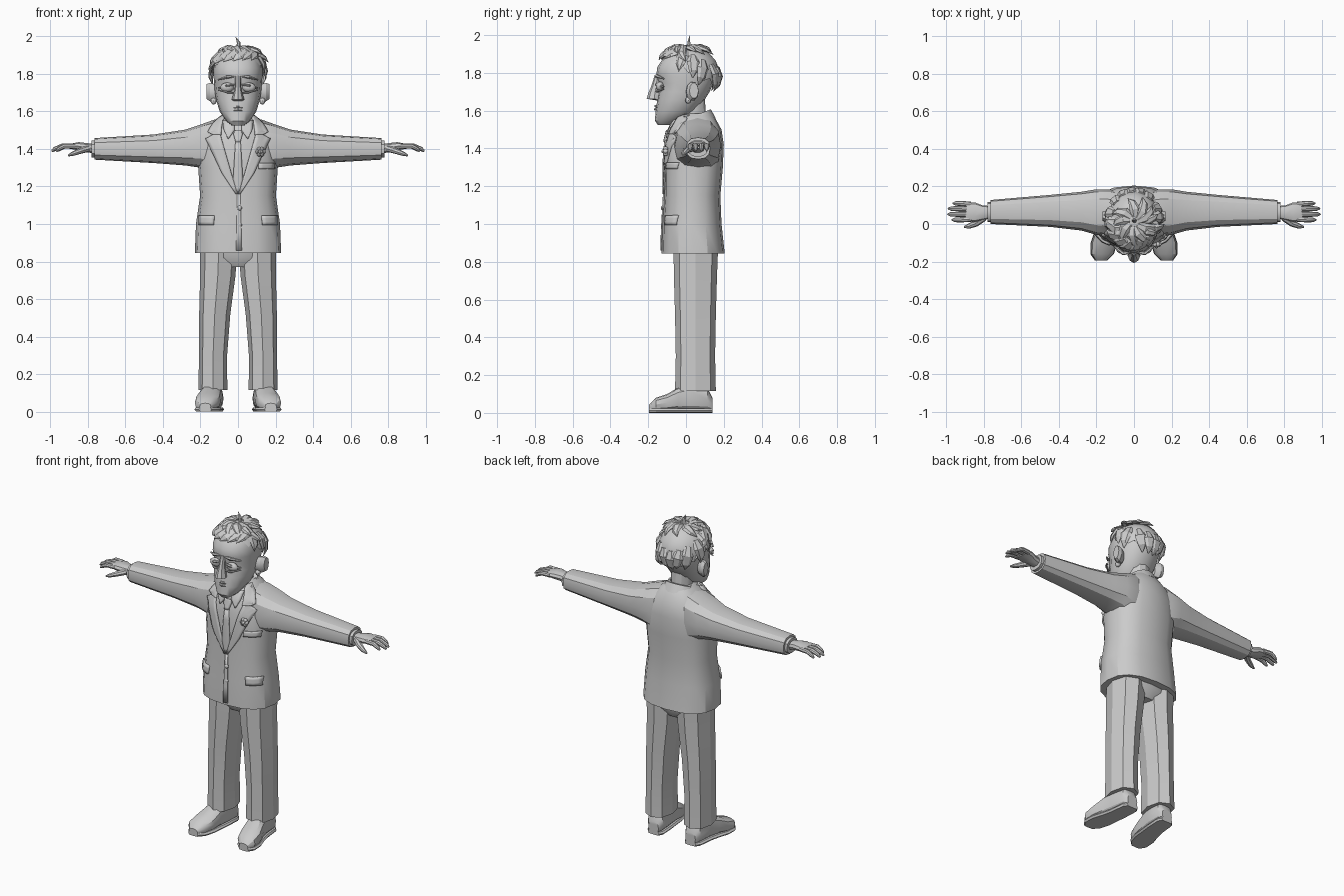
import bpy, bmesh, math, random
from mathutils import Vector as V
from mathutils.bvhtree import BVHTree

if "Cube" in bpy.data.objects:
    bpy.data.objects.remove(bpy.data.objects["Cube"])

random.seed(4)
grey = bpy.data.materials.new("plain_grey")
grey.diffuse_color = (0.6, 0.6, 0.6, 1)
grey.use_nodes = True
grey.node_tree.nodes["Principled BSDF"].inputs["Base Color"].default_value = grey.diffuse_color
surfaces = []   # jacket surfaces that plates are laid on


def finish(name, bm, angle=30, solid=0):
    bmesh.ops.recalc_face_normals(bm, faces=bm.faces)
    me = bpy.data.meshes.new(name)
    bm.to_mesh(me)
    bm.free()
    me.materials.append(grey)
    ob = bpy.data.objects.new(name, me)
    bpy.context.collection.objects.link(ob)
    if solid:
        m = ob.modifiers.new("thickness", "SOLIDIFY")
        m.thickness, m.offset = solid, 0
    bpy.ops.object.select_all(action="DESELECT")
    ob.select_set(True)
    bpy.context.view_layer.objects.active = ob
    bpy.ops.object.shade_smooth_by_angle(angle=math.radians(angle))
    return ob


def skin(name, rings, angle=30, cap=True, target=False):
    bm = bmesh.new()
    rows = [[bm.verts.new(p) for p in r] for r in rings]
    n = len(rows[0])
    for r, q in zip(rows, rows[1:]):
        for i in range(n):
            bm.faces.new((r[i], r[(i + 1) % n], q[(i + 1) % n], q[i]))
    if cap:
        bm.faces.new(rows[0])
        bm.faces.new(rows[-1])
    if target:
        surfaces.append(BVHTree.FromBMesh(bm))
    return finish(name, bm, angle)


def tube(name, path, sizes, n=8, e=2.0, up=(0, 1, 0), axis=None, **kw):
    """Sweep a superellipse of changing half sizes along a path."""
    path = [V(p) for p in path]
    rings = []
    for i, (p, (a, b)) in enumerate(zip(path, sizes)):
        t = V(axis) if axis else path[min(i + 1, len(path) - 1)] - path[max(i - 1, 0)]
        side = t.cross(V(up)).normalized()
        other = side.cross(t).normalized()
        ring = []
        for k in range(n):
            c, s = math.cos(math.tau * k / n), math.sin(math.tau * k / n)
            c, s = (math.copysign(abs(w) ** (2 / e), w) for w in (c, s))
            ring.append(p + side * a * c + other * b * s)
        rings.append(ring)
    return skin(name, rings, **kw)


def stack(name, rows, n=16, e=2.3, **kw):
    """Upright loft from rows of height, half width, front y, back y."""
    return tube(name, [(0, (f + b) / 2, z) for z, w, f, b in rows],
                [(w, (b - f) / 2) for z, w, f, b in rows], n, e, axis=(0, 0, 1), **kw)


def ball(name, loc, size, seg=12):
    bm = bmesh.new()
    bmesh.ops.create_uvsphere(bm, u_segments=seg, v_segments=8, radius=1)
    for v in bm.verts:
        v.co = V([v.co[i] * size[i] + loc[i] for i in range(3)])
    return finish(name, bm, 40)


def plate(name, rows, s=1, thick=0.012, lift=0.003, across=4):
    """Strip of cloth laid on the jacket front; rows of height, x from, x to."""
    fine = []
    for r, q in zip(rows, rows[1:]):
        fine += [[a + (b - a) * k / 3 for a, b in zip(r, q)] for k in range(3)]
    fine.append(rows[-1])
    bm = bmesh.new()
    grid = []
    for z, x0, x1 in fine:
        line = []
        for k in range(across + 1):
            x = s * (x0 + (x1 - x0) * k / across)
            hits = [t.ray_cast(V((x, -1, z)), V((0, 1, 0)))[0] for t in surfaces]
            y = min([h.y for h in hits if h] or [0.0])
            line.append(bm.verts.new((x, y - lift, z)))
        grid.append(line)
    for r, q in zip(grid, grid[1:]):
        for k in range(across):
            bm.faces.new((r[k], r[k + 1], q[k + 1], q[k]))
    return finish(name, bm, 30, thick)


# Jacket body, hips
stack("jacket", [(.845, .23, -.13, .205), (1.0, .224, -.125, .188), (1.15, .202, -.115, .182),
                 (1.3, .212, -.115, .195), (1.42, .2, -.11, .2), (1.5, .165, -.09, .188),
                 (1.56, .11, -.06, .155), (1.585, .075, -.02, .135)], e=2.5, target=True)
stack("trouser_hips", [(.77, .12, -.03, .13), (.82, .19, -.06, .16), (.9, .2, -.065, .17)])

for s, tag in ((1, "left"), (-1, "right")):
    # Sleeve and cuff: rows of x, z low, z high, y front, y back
    arm = [(.06, 1.25, 1.575, -.06, .17), (.13, 1.27, 1.555, -.065, .185), (.2, 1.3, 1.53, -.058, .185),
           (.28, 1.312, 1.503, -.035, .172), (.45, 1.325, 1.477, -.015, .155), (.765, 1.343, 1.458, 0, .128)]
    tube("sleeve_" + tag, [(s * x, (f + b) / 2, (l + h) / 2) for x, l, h, f, b in arm],
         [((b - f) / 2, (h - l) / 2) for x, l, h, f, b in arm], 12, 2.5, (0, 0, 1), (1, 0, 0), target=True)
    tube("shirt_cuff_" + tag, [(s * .74, .063, 1.4), (s * .782, .063, 1.4)],
         [(.053, .045)] * 2, 12, 2.3, (0, 0, 1))
    # Hand
    tube("palm_" + tag, [(s * .76, .063, 1.4), (s * .81, .06, 1.408), (s * .85, .062, 1.415),
                         (s * .895, .067, 1.414)],
         [(.032, .026), (.04, .025), (.053, .022), (.048, .014)], 10, 2.4, (0, 0, 1))
    for i, (y, tip) in enumerate(((.022, .97), (.052, .993), (.082, .99), (.11, .965))):
        mid = (.885 + tip) / 2
        tube("finger_%d_%s" % (i, tag), [(s * .87, .9 * y + .006, 1.415), (s * mid, y, 1.415),
                                        (s * (tip - .015), y, 1.4), (s * tip, y, 1.388)],
             [(.014, .014), (.014, .013), (.012, .011), (.005, .005)], 8, 2, (0, 0, 1))
    tube("thumb_" + tag, [(s * .80, .035, 1.402), (s * .84, .005, 1.39), (s * .88, -.012, 1.375),
                          (s * .905, -.016, 1.365)],
         [(.02, .018), (.018, .016), (.014, .012), (.005, .005)], 8, 2, (0, 0, 1))
    # Trouser leg with front crease, and turn-up
    tube("trouser_leg_" + tag, [(s * .134, .05, .115), (s * .133, .05, .3), (s * .124, .05, .52),
                                (s * .108, .05, .72), (s * .102, .052, .88)],
         [(.077, .108), (.075, .104), (.083, .108), (.094, .114), (.1, .118)], 8, 2.3,
         axis=(0, 0, 1), angle=20)
    # Shoe: rows of y, x, half width, top height
    shoe = [(.14, .128, .035, .08), (.115, .13, .053, .13), (.02, .137, .056, .15), (-.04, .148, .06, .135),
            (-.1, .16, .068, .1), (-.16, .17, .06, .08), (-.195, .175, .03, .045)]
    tube("shoe_" + tag, [(s * x, y, h / 2 + .004) for y, x, w, h in shoe],
         [(w, h / 2 - .004) for y, x, w, h in shoe], 12, 2.6, (0, 0, 1), (0, 1, 0))
    tube("shoe_sole_" + tag, [(s * x, y, .012) for y, x, w, h in shoe],
         [(w + .003, .012) for y, x, w, h in shoe], 8, 5, (0, 0, 1), (0, 1, 0))
    # Lapel, upper collar, shirt collar
    plate("lapel_" + tag, [(1.16, 0, .012), (1.27, .035, .085), (1.38, .066, .135), (1.455, .088, .172),
                           (1.475, .093, .13)], s)
    plate("jacket_collar_" + tag, [(1.475, .088, .135), (1.49, .09, .16), (1.53, .085, .135),
                                   (1.575, .07, .09)], s, .016)
    plate("shirt_collar_" + tag, [(1.455, .05, .054), (1.5, .018, .075), (1.55, .02, .08)], s, .014)
    # Hip pocket flap
    plate("pocket_flap_" + tag, [(.995, .13, .205), (1.045, .125, .205)], s, .018)
    # Ear
    tube("ear_" + tag, [(s * .115, .025, 1.70), (s * .148, .035, 1.703), (s * .168, .042, 1.706)],
         [(.026, .045), (.033, .052), (.024, .042)], 10, 2, (0, 0, 1), (1, 0, 0))
    ball("ear_lobe_" + tag, (s * .13, .012, 1.655), (.016, .016, .018), 8)
    # Eye, heavy lid, bag and brow
    ball("eye_" + tag, (s * .058, -.138, 1.728), (.036, .022, .026))
    for part, rise, w in (("eyelid", 1.742, .009), ("eye_bag", 1.7, .006), ("brow", 1.786, .01)):
        drop = -.012 if part != "eye_bag" else .01
        tube(part + "_" + tag, [(s * .02, -.15, rise), (s * .058, -.157, rise + drop * .2),
                                (s * .105, -.118, rise + drop * 1.4)],
             [(w, .004), (w, w), (w * .5, .004)], 6, 2, (0, 0, 1))

# Shirt front details
plate("tie", [(1.17, -.006, .006), (1.24, -.026, .026), (1.44, -.013, .013)], thick=.014)
plate("tie_knot", [(1.435, -.012, .012), (1.475, -.023, .023), (1.495, -.018, .018)], thick=.024)
plate("front_overlap", [(.86, -.01, .02), (1.16, -.004, .012)], thick=.008)
plate("breast_pocket", [(1.292, .11, .19), (1.325, .11, .195)], thick=.012)
for z in (1.085, .995):
    ball("button_%d" % (z * 100), (.008, -.124, z), (.013, .009, .013), 8)
for k in range(6):
    a = math.tau * k / 6
    ball("flower_petal_%d" % k, (.12 + .015 * math.cos(a), -.108, 1.385 + .015 * math.sin(a)),
         (.012, .014, .012), 8)
ball("flower_centre", (.12, -.118, 1.385), (.011, .012, .011), 8)

# Neck and standing collars
tube("neck", [(0, .045, 1.46), (0, .03, 1.66)], [(.066, .068), (.066, .07)], 12)
tube("collar_band", [(0, .06, 1.52), (0, .05, 1.575)], [(.115, .105), (.085, .088)], 16,
     axis=(0, -.4, 1))
# Head
stack("head", [(1.525, .032, -.15, -.07), (1.548, .062, -.165, -.02), (1.6, .098, -.16, .06),
               (1.66, .116, -.152, .1), (1.7, .123, -.145, .125), (1.745, .127, -.143, .145),
               (1.785, .13, -.158, .158), (1.83, .13, -.152, .155), (1.88, .115, -.12, .13),
               (1.92, .07, -.07, .08)], e=2.2)
# Nose and mouth
tube("nose", [(0, -.14, 1.655), (0, -.168, 1.663), (0, -.165, 1.69), (0, -.158, 1.73), (0, -.15, 1.79)],
     [(.02, .02), (.034, .04), (.026, .036), (.017, .026), (.015, .015)], 8, 1.8, axis=(0, 0, 1))
tube("lower_lip", [(-.035, -.146, 1.605), (0, -.163, 1.608), (.035, -.146, 1.605)],
     [(.004, .003), (.007, .008), (.004, .003)], 6, 2, (0, 0, 1))
tube("upper_lip", [(-.04, -.14, 1.618), (0, -.162, 1.624), (.04, -.14, 1.618)],
     [(.004, .003), (.006, .007), (.004, .003)], 6, 2, (0, 0, 1))


# Hair: a cap with a hem that is high in front and low behind, plus pointed locks
def scalp(az, el, k=1.0):
    a, e = math.radians(az), math.radians(el)
    return V((.145 * k * math.cos(e) * math.cos(a), .012 + .165 * k * math.cos(e) * math.sin(a),
              1.795 + .147 * k * math.sin(e)))


rings = []
for t in range(7):
    ring = []
    for i in range(24):
        az = i * 15
        hem = 8 - 33 * math.sin(math.radians(az)) + (6 if i % 2 else -6)
        ring.append(scalp(az, hem + (86 - hem) * t / 6))
    rings.append(ring)
skin("hair_cap", rings)


def lock(name, az0, el0, az1, el1, w=.03, k=1.1):
    pts = [scalp(az0 + (az1 - az0) * t, el0 + (el1 - el0) * t, .98 + (k - .98) * t + .05 * math.sin(3 * t))
           for t in (0, .35, .7, 1)]
    out = (pts[1] - V((0, .012, 1.795))).normalized()
    tube(name, pts, [(w * .6, .01), (w, .014), (w * .7, .01), (.001, .001)], 6, 2, out)


for i, az in enumerate(range(-10, 200, 21)):       # nape and sides
    hem = 4 - 36 * math.sin(math.radians(az))
    lock("back_lock_%d" % i, az, hem + 45, az + random.uniform(-14, 14), hem - random.uniform(4, 14), .034, 1.02)
for i in range(7):                                 # fringe swept to one side
    az = -40 - 22 * i
    lock("fringe_lock_%d" % i, az + 30, 66, az - 18, 30 - 3 * i + random.uniform(-4, 6), .036, 1.08)
for i in range(9):                                 # loose crown locks
    az = 40 * i + random.uniform(-10, 10)
    lock("crown_lock_%d" % i, az, 80, az + 35, 38 + random.uniform(-6, 8), .03, 1.1)
for i, (az, el) in enumerate(((-30, 38), (-12, 22), (8, 40))):
    lock("side_curl_%d" % i, az - 10, el + 30, az + 8, el, .022, 1.2)
tube("hair_tuft", [(0, .02, 1.93), (.004, .015, 1.965), (-.012, .02, 1.997)],
     [(.016, .012), (.01, .008), (.001, .001)], 6)
